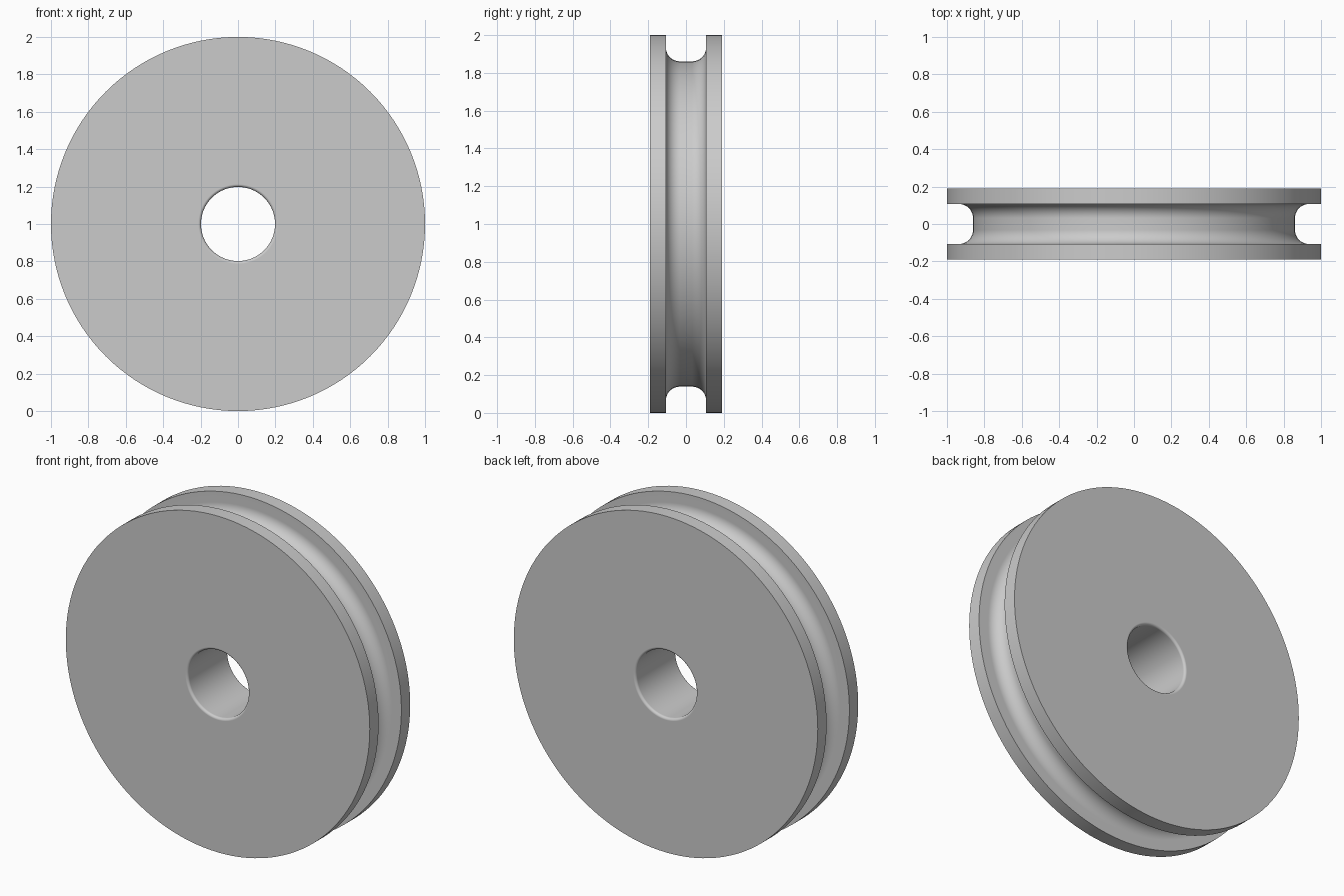
import bpy, bmesh
from math import radians, sin, cos, tau
from mathutils import Matrix, Vector

cube = bpy.data.objects.get("Cube")
if cube:
    bpy.data.objects.remove(cube, do_unlink=True)

RADIUS, HALF_WIDTH = 1.0, 0.19
BORE, BORE_FILLET = 0.198, 0.015
GROOVE_HALF, GROOVE_FLOOR, GROOVE_FILLET = 0.107, 0.861, 0.075
SEGMENTS = 128


def arc(cy, cr, radius, start, end, steps):
    """Points (y, r) on an arc around (cy, cr), angles in degrees."""
    points = []
    for i in range(steps + 1):
        a = radians(start + (end - start) * i / steps)
        points.append((cy + radius * cos(a), cr + radius * sin(a)))
    return points


# Half cross-section on the +y side: groove floor, flange, side face, bore
half = arc(GROOVE_HALF - GROOVE_FILLET, GROOVE_FLOOR + GROOVE_FILLET,
           GROOVE_FILLET, -90, 0, 10)
half += [(GROOVE_HALF, RADIUS), (HALF_WIDTH, RADIUS)]
half += arc(HALF_WIDTH - BORE_FILLET, BORE + BORE_FILLET,
            BORE_FILLET, 0, -90, 5)
profile = half + [(-y, r) for y, r in reversed(half)]

# Revolve the closed section around the y axis
bm = bmesh.new()
rings = []
for s in range(SEGMENTS):
    turn = Matrix.Rotation(tau * s / SEGMENTS, 3, 'Y')
    rings.append([bm.verts.new(turn @ Vector((0, y, r)) + Vector((0, 0, RADIUS)))
                  for y, r in profile])
n = len(profile)
for s in range(SEGMENTS):
    a, b = rings[s], rings[(s + 1) % SEGMENTS]
    for i in range(n):
        j = (i + 1) % n
        bm.faces.new((a[i], a[j], b[j], b[i]))
bmesh.ops.recalc_face_normals(bm, faces=bm.faces)
mesh = bpy.data.meshes.new("grooved_wheel")
bm.to_mesh(mesh)
bm.free()
wheel = bpy.data.objects.new("grooved_wheel", mesh)
bpy.context.collection.objects.link(wheel)

# Plain grey material
grey = bpy.data.materials.new("light_grey")
grey.use_nodes = True
colour = (0.6, 0.6, 0.6, 1)
grey.diffuse_color = colour
grey.node_tree.nodes["Principled BSDF"].inputs["Base Color"].default_value = colour
mesh.materials.append(grey)

# Smooth curves, crisp flange edges, flat side faces
bpy.ops.object.select_all(action='DESELECT')
wheel.select_set(True)
bpy.context.view_layer.objects.active = wheel
bpy.ops.object.shade_smooth_by_angle(angle=radians(30))
weighted = wheel.modifiers.new("flat_sides", 'WEIGHTED_NORMAL')
weighted.keep_sharp = True
